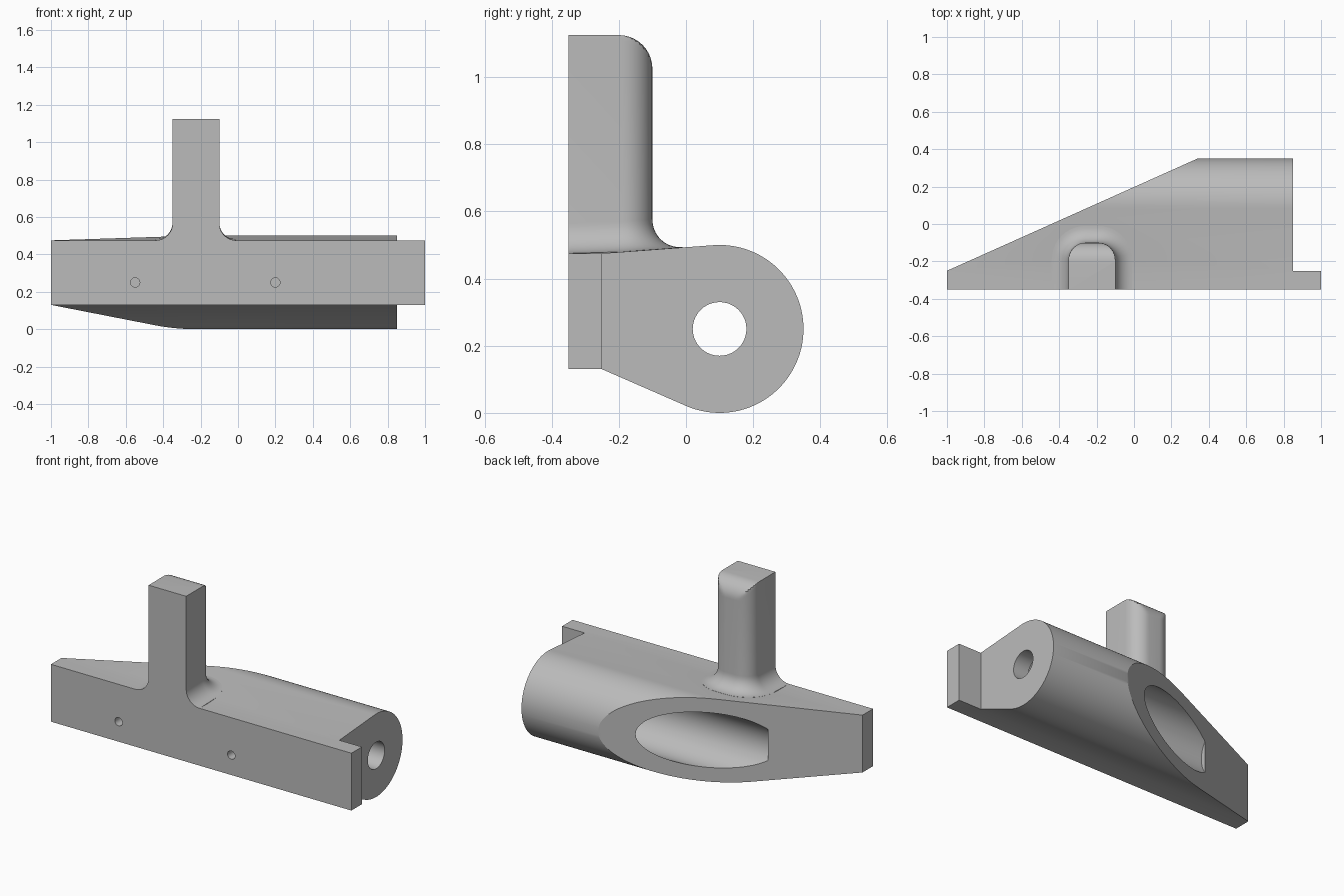
import bpy, bmesh
from math import sin, cos, pi, atan2, acos, hypot, radians

if "Cube" in bpy.data.objects:
    bpy.data.objects.remove(bpy.data.objects["Cube"])

grey = bpy.data.materials.new("plain grey")
grey.use_nodes = True
grey.diffuse_color = (0.5, 0.5, 0.5, 1)
grey.node_tree.nodes["Principled BSDF"].inputs["Base Color"].default_value = (0.5, 0.5, 0.5, 1)


def loft(name, rings):
    """Closed solid through rings of equal point count."""
    bm = bmesh.new()
    loops = [[bm.verts.new(p) for p in ring] for ring in rings]
    n = len(loops[0])
    for a, b in zip(loops, loops[1:]):
        for i in range(n):
            j = (i + 1) % n
            bm.faces.new((a[i], a[j], b[j], b[i]))
    bm.faces.new(loops[0][::-1])
    bm.faces.new(loops[-1])
    bmesh.ops.recalc_face_normals(bm, faces=bm.faces[:])
    mesh = bpy.data.meshes.new(name)
    bm.to_mesh(mesh)
    bm.free()
    obj = bpy.data.objects.new(name, mesh)
    bpy.context.collection.objects.link(obj)
    mesh.materials.append(grey)
    return obj


def prism(name, pts, axis, lo, hi):
    place = {"x": lambda a, b, t: (t, a, b), "y": lambda a, b, t: (a, t, b),
             "z": lambda a, b, t: (a, b, t)}[axis]
    return loft(name, [[place(a, b, t) for a, b in pts] for t in (lo, hi)])


def circle(cx, cy, r, n):
    return [(cx + r * cos(2 * pi * i / n), cy + r * sin(2 * pi * i / n)) for i in range(n)]


def combine(target, tool, operation):
    mod = target.modifiers.new("combine", "BOOLEAN")
    mod.operation, mod.solver, mod.object = operation, "EXACT", tool
    bpy.context.view_layer.objects.active = target
    bpy.ops.object.modifier_apply(modifier=mod.name)
    bpy.data.objects.remove(tool)


FRONT, BACK = -0.35, -0.25       # plate faces
LOW, HIGH = 0.13, 0.475          # plate edges
CY, CZ, R = 0.1, 0.25, 0.25      # barrel


def tangent_angle(y, z, side):
    dy, dz = y - CY, z - CZ
    return atan2(dz, dy) + side * acos(R / hypot(dy, dz))


# Body: plate flowing into a barrel, trimmed to its plan outline
start = tangent_angle(BACK, LOW, 1) % (2 * pi) - 2 * pi
end = tangent_angle(BACK, HIGH, -1)
arc = [start + (end - start) * i / 56 for i in range(57)]
profile = [(FRONT, HIGH), (FRONT, LOW), (BACK, LOW)]
profile += [(CY + R * cos(a), CZ + R * sin(a)) for a in arc] + [(BACK, HIGH)]
body = prism("clamp_body", profile, "x", -1.1, 1.1)
slope = 0.6 / 1.34
plan = [(-1, -0.5), (1, -0.5), (1, BACK), (0.85, BACK), (0.85, 0.5),
        (-1 + 0.75 / slope, 0.5), (-1, BACK)]
combine(body, prism("plan_trim", plan, "z", -0.2, 0.8), "INTERSECT")

# Post: rounded back corners, rounded top edge, fillet flaring into the body
X0, X1, YB, TOP = -0.35, -0.1, -0.1, 1.125
CORNER, FILLET, ROUND = 0.09, 0.09, 0.1


def outline(d):
    r = CORNER + d
    pts = [(X0 - d, FRONT), (X1 + d, FRONT)]
    for cx, a0 in ((X1 - CORNER, 0), (X0 + CORNER, pi / 2)):
        for i in range(11):
            a = a0 + pi / 2 * i / 10
            pts.append((cx + r * cos(a), YB - CORNER + r * sin(a)))
    return pts


def deck(y):
    return HIGH + max(0, y - BACK) * 0.077


rings = [[(x, y, HIGH - 0.06) for x, y in outline(FILLET)]]
for i in range(11):
    t = pi / 2 * i / 10
    rings.append([(x, y, deck(y) + FILLET * (1 - cos(t)))
                  for x, y in outline(FILLET * (1 - sin(t)))])
for i in range(11):
    t = pi / 2 * i / 10
    limit = YB - ROUND * (1 - cos(t))
    rings.append([(x, min(y, limit), TOP - ROUND * (1 - sin(t))) for x, y in outline(0)])
combine(body, loft("post", rings), "UNION")

# Bores: wide cavity, shaft hole through the end wall, two blind pin holes
combine(body, prism("cavity", circle(CY, CZ, 0.165, 48), "x", -0.52, 0.75), "DIFFERENCE")
combine(body, prism("shaft_hole", circle(CY, CZ, 0.08, 40), "x", 0.3, 1.2), "DIFFERENCE")
for x in (-0.55, 0.2):
    combine(body, prism("pin_hole", circle(x, CZ, 0.025, 20), "y", -0.5, BACK), "DIFFERENCE")

bpy.ops.object.select_all(action="DESELECT")
body.select_set(True)
bpy.context.view_layer.objects.active = body
bpy.ops.object.shade_smooth_by_angle(angle=radians(25))
